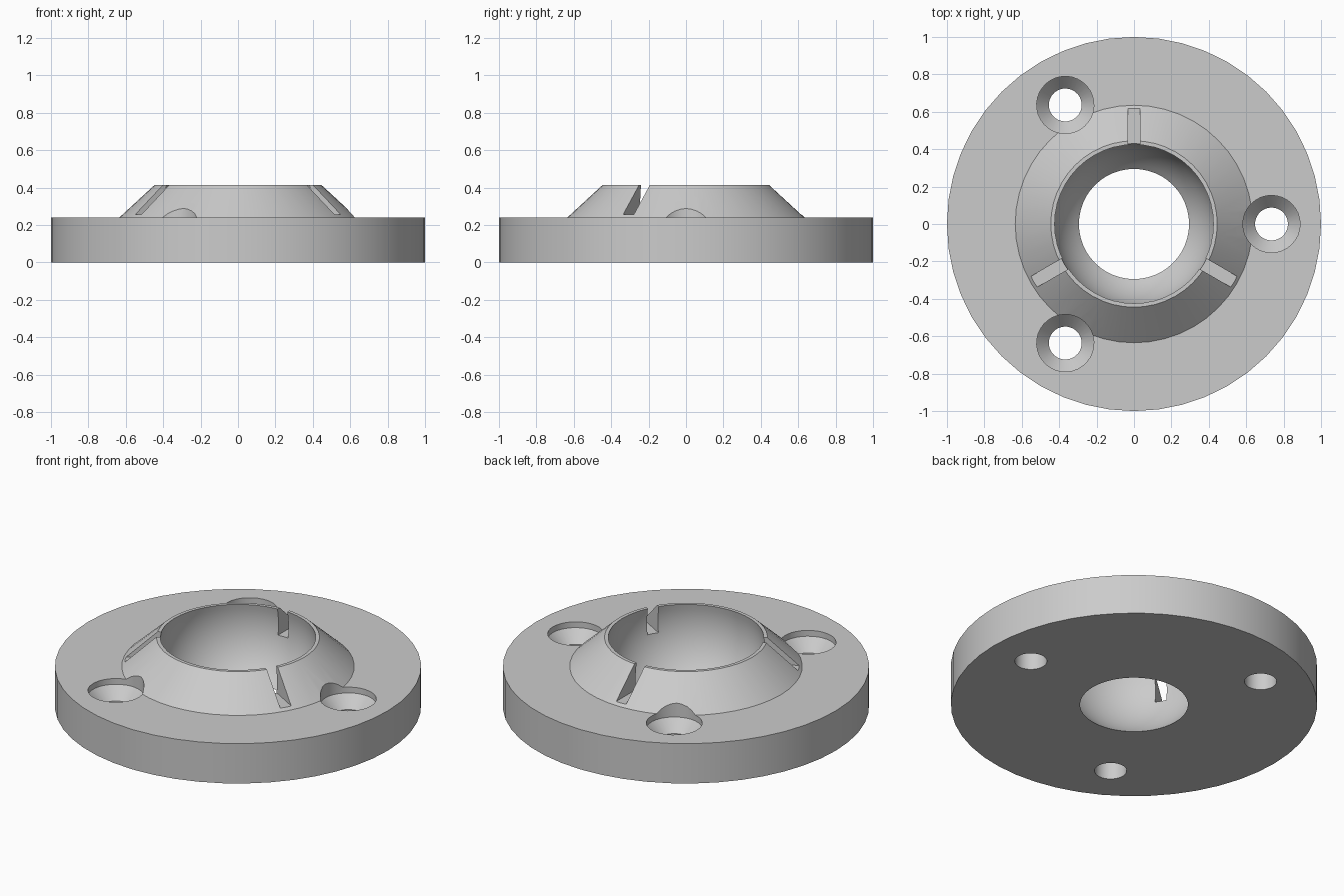
import bpy, bmesh
from math import sin, cos, radians, sqrt, asin, acos
from mathutils import Matrix, Vector

old = bpy.data.objects.get("Cube")
if old:
    bpy.data.objects.remove(old, do_unlink=True)

grey = bpy.data.materials.new("plain grey")
grey.use_nodes = True
colour = (0.6, 0.6, 0.6, 1)
grey.diffuse_color = colour
grey.node_tree.nodes["Principled BSDF"].inputs["Base Color"].default_value = colour


def make_object(name, bm):
    mesh = bpy.data.meshes.new(name)
    bmesh.ops.recalc_face_normals(bm, faces=bm.faces[:])
    bm.to_mesh(mesh)
    bm.free()
    mesh.materials.append(grey)
    obj = bpy.data.objects.new(name, mesh)
    bpy.context.collection.objects.link(obj)
    return obj


def lathe(name, profile, steps, closed):
    """Revolve (radius, height) points about z."""
    bm = bmesh.new()
    verts = [bm.verts.new((r, 0, z)) for r, z in profile]
    edges = [bm.edges.new(pair) for pair in zip(verts, verts[1:])]
    if closed:
        edges.append(bm.edges.new((verts[-1], verts[0])))
    bmesh.ops.spin(bm, geom=verts + edges, cent=(0, 0, 0), axis=(0, 0, 1),
                   angle=radians(360), steps=steps)
    bmesh.ops.remove_doubles(bm, verts=bm.verts[:], dist=0.0001)
    return make_object(name, bm)


# Flange: stepped outside with a spherical socket through the middle
top, plate, centre, ball = 0.415, 0.24, 0.32, 0.435
low, high = asin(-centre / ball), asin((top - centre) / ball)
rings = 14
socket = []
for i in range(rings + 1):
    a = low + (high - low) * i / rings
    socket.append((ball * cos(a), centre + ball * sin(a)))
outside = [(0.445, top), (0.635, plate), (1, plate), (1, 0)]
flange = lathe("socket_flange", socket + outside, 48, True)

# Cutters: three countersunk screw holes and three flex slots
screw = [(0, -0.05), (0.088, -0.05), (0.088, 0.135), (0.153, 0.205),
         (0.153, 0.6), (0, 0.6)]
cutters = []
for turn in (0, 120, 240):
    hole = lathe("screw_hole_cutter", screw, 32, False)
    hole.data.transform(Matrix.Rotation(radians(turn), 4, 'Z')
                        @ Matrix.Translation((0.735, 0, 0)))
    bm = bmesh.new()
    bmesh.ops.create_cube(bm, size=1, matrix=Matrix.Translation((0.5, 0, 0.405))
                          @ Matrix.Diagonal((0.5, 0.066, 0.3, 1)))
    slot = make_object("slot_cutter", bm)
    slot.data.transform(Matrix.Rotation(radians(turn + 90), 4, 'Z'))
    cutters += [hole, slot]

bpy.ops.object.select_all(action='DESELECT')
bpy.context.view_layer.objects.active = flange
flange.select_set(True)
for cutter in cutters:
    cutter.hide_render = True
    cut = flange.modifiers.new("cut", 'BOOLEAN')
    cut.operation = 'DIFFERENCE'
    cut.solver = 'EXACT'
    cut.object = cutter
    bpy.ops.object.modifier_apply(modifier=cut.name)
    bpy.data.objects.remove(cutter, do_unlink=True)

bpy.ops.object.shade_smooth_by_angle(angle=radians(25))
